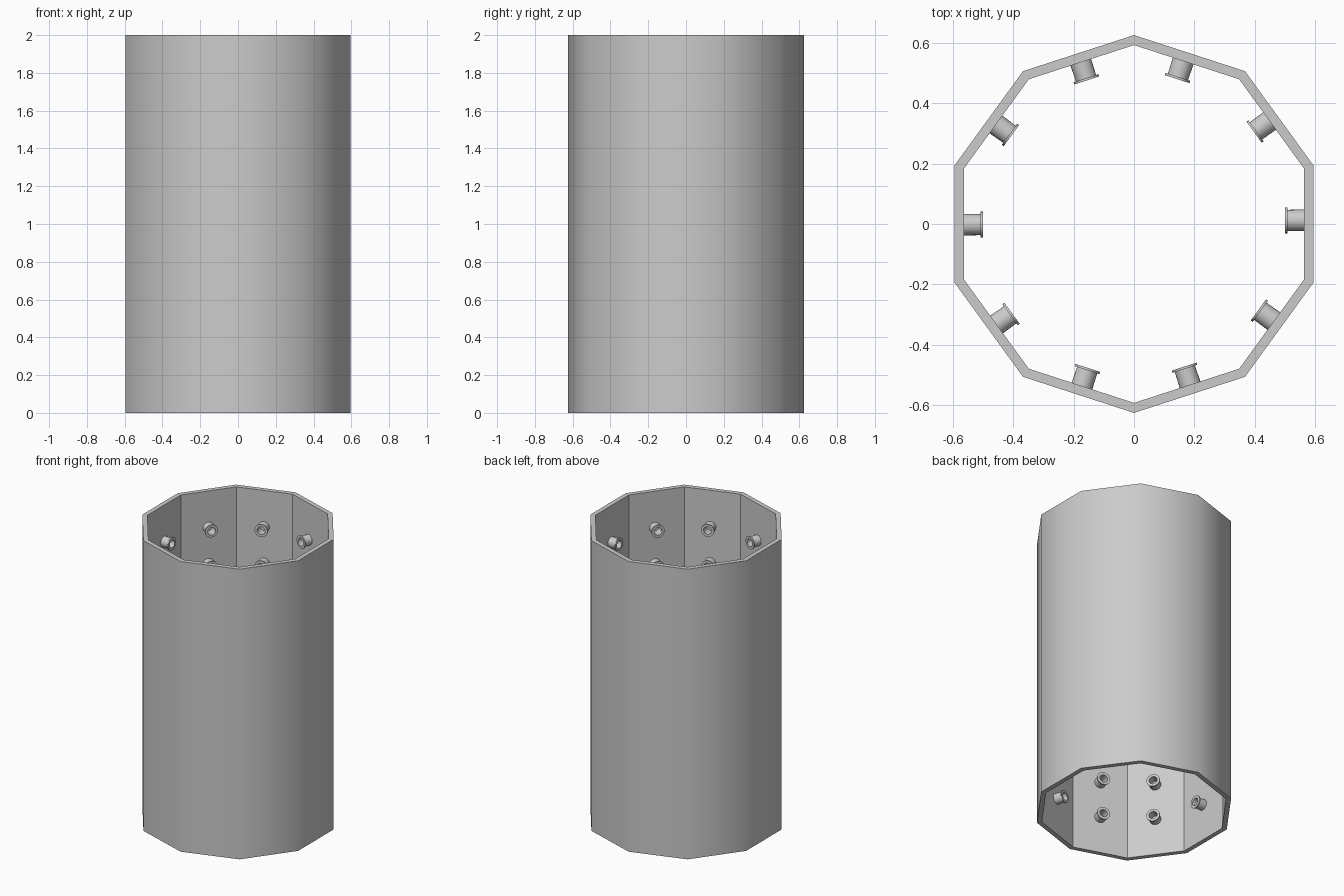
import bpy, bmesh, math
from mathutils import Matrix, Vector

if "Cube" in bpy.data.objects:
    bpy.data.objects.remove(bpy.data.objects["Cube"])

SIDES, R_OUT, R_IN, HEIGHT = 10, 0.625, 0.592, 2.0
APOTHEM_IN = R_IN * math.cos(math.pi / SIDES)


def lathe(name, profile, segments, start=0.0):
    """Revolve a closed (radius, z) profile around z; returns mesh."""
    bm = bmesh.new()
    rings = []
    for i in range(segments):
        a = start + 2 * math.pi * i / segments
        rings.append([bm.verts.new((r * math.cos(a), r * math.sin(a), z)) for r, z in profile])
    n = len(profile)
    for i in range(segments):
        a, b = rings[i], rings[(i + 1) % segments]
        for j in range(n):
            k = (j + 1) % n
            bm.faces.new((a[j], b[j], b[k], a[k]))
    bmesh.ops.recalc_face_normals(bm, faces=bm.faces)
    mesh = bpy.data.meshes.new(name)
    bm.to_mesh(mesh)
    bm.free()
    return mesh


def add(name, mesh, matrix=None):
    ob = bpy.data.objects.new(name, mesh)
    if matrix:
        ob.matrix_world = matrix
    bpy.context.collection.objects.link(ob)
    return ob


# ten-sided tube: smooth outside, flat inside and rims
tube = lathe("tube_wall", [(R_OUT, 0), (R_OUT, HEIGHT), (R_IN, HEIGHT), (R_IN, 0)],
             SIDES, math.pi / 2)
for p in tube.polygons:
    c, n = p.center, p.normal
    p.use_smooth = n.x * c.x + n.y * c.y > 0.1
add("tube_wall", tube)

# hollow flanged peg, axis along local z, base at z = 0
peg = lathe("peg", [(0.036, -0.004), (0.035, 0.055), (0.043, 0.055), (0.043, 0.063),
                    (0.026, 0.063), (0.026, -0.004)], 24)
for p in peg.polygons:
    p.use_smooth = True
peg.set_sharp_from_angle(angle=math.radians(30))

# rows of pegs on every inner face
for row in range(7):
    z = 0.25 + 0.25 * row
    for side in range(SIDES):
        a = 2 * math.pi * side / SIDES
        out = Vector((math.cos(a), math.sin(a), 0))
        tangent = Vector((-math.sin(a), math.cos(a), 0))
        shift = 0.012 if out.x > 0 else 0.002
        pos = out * APOTHEM_IN + tangent * shift + Vector((0, 0, z))
        rot = (-out).to_track_quat('Z', 'Y').to_matrix().to_4x4()
        add(f"peg_{row}_{side}", peg, Matrix.Translation(pos) @ rot)
